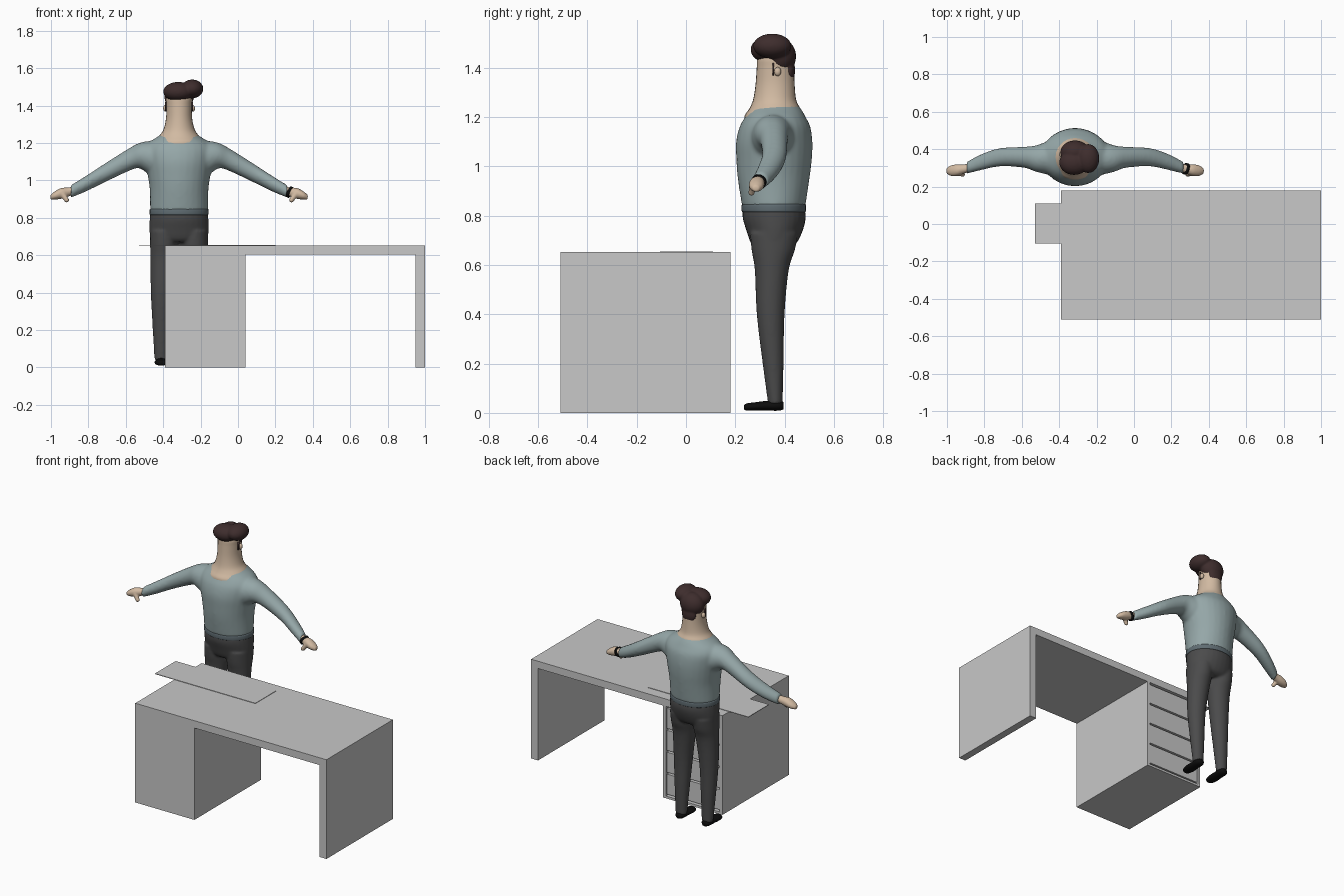
import bpy, bmesh, math
from mathutils import Matrix, Vector

if "Cube" in bpy.data.objects:
    bpy.data.objects.remove(bpy.data.objects["Cube"])

CX = -0.315  # centre line of the figure


def material(name, rgb):
    m = bpy.data.materials.new(name)
    m.diffuse_color = (*rgb, 1)
    m.use_nodes = True
    m.node_tree.nodes["Principled BSDF"].inputs["Base Color"].default_value = m.diffuse_color
    return m


GREY = material("desk grey", (0.58, 0.58, 0.58))
SWEATER = material("sweater blue grey", (0.30, 0.385, 0.39))
BAND = material("hem slate", (0.115, 0.15, 0.168))
PANTS = material("trouser charcoal", (0.07, 0.07, 0.071))
SKIN = material("skin", (0.64, 0.49, 0.36))
HAIR = material("hair brown", (0.048, 0.026, 0.026))
BLACK = material("black", (0.004, 0.004, 0.004))


def finish(name, bm, mat, smooth=True, voxel=0, relax=6):
    bmesh.ops.recalc_face_normals(bm, faces=bm.faces)
    me = bpy.data.meshes.new(name)
    bm.to_mesh(me)
    bm.free()
    me.materials.append(mat)
    for p in me.polygons:
        p.use_smooth = smooth
    ob = bpy.data.objects.new(name, me)
    bpy.context.collection.objects.link(ob)
    if voxel:  # fuse overlapping volumes into one soft skin
        r = ob.modifiers.new("fuse", 'REMESH')
        r.mode = 'VOXEL'
        r.voxel_size = voxel
        r.use_smooth_shade = True
        s = ob.modifiers.new("relax", 'SMOOTH')
        s.factor = 0.5
        s.iterations = relax
    return ob


def box(bm, x0, x1, y0, y1, z0, z1):
    m = Matrix.Translation(((x0 + x1) / 2, (y0 + y1) / 2, (z0 + z1) / 2))
    bmesh.ops.create_cube(bm, size=1, matrix=m @ Matrix.Diagonal((x1 - x0, y1 - y0, z1 - z0, 1)))


def ball(bm, c, r):
    bmesh.ops.create_uvsphere(bm, u_segments=24, v_segments=16, radius=1,
                              matrix=Matrix.Translation(c) @ Matrix.Diagonal((*r, 1)))


def loft(bm, rings, axis, seg=28, sub=4):
    """Rings are (position on axis, centre a, centre b, radius a, radius b)."""
    pts = []
    for i in range(len(rings) - 1):
        p = [rings[max(0, min(len(rings) - 1, i + k))] for k in (-1, 0, 1, 2)]
        for j in range(sub):
            t = j / sub
            pts.append([0.5 * (2 * b + (c - a) * t + (2 * a - 5 * b + 4 * c - d) * t * t
                               + (3 * b - a - 3 * c + d) * t ** 3) for a, b, c, d in zip(*p)])
    pts.append(list(rings[-1]))
    loops = []
    for pos, ca, cb, ra, rb in pts:
        loop = []
        for k in range(seg):
            w = 2 * math.pi * k / seg
            co = [ca + ra * math.cos(w), cb + rb * math.sin(w)]
            co.insert("xyz".index(axis), pos)
            loop.append(bm.verts.new(co))
        loops.append(loop)
    for l0, l1 in zip(loops, loops[1:]):
        for k in range(seg):
            n = (k + 1) % seg
            bm.faces.new((l0[k], l0[n], l1[n], l1[k]))
    bm.faces.new(loops[0])
    bm.faces.new(loops[-1])


def upright(rows):
    """Rows are (height, half width, front y, back y)."""
    return [(z, CX, (f + b) / 2, rx, (b - f) / 2) for z, rx, f, b in rows]


def sideways(rows, s):
    """Rows are (distance from centre line, y, z, radius y, radius z)."""
    return [(CX + s * d, y, z, ry, rz) for d, y, z, ry, rz in rows]


# ---- desk ----
bm = bmesh.new()
box(bm, -0.39, 1.0, -0.51, 0.18, 0.604, 0.652)
finish("desk_top", bm, GREY, False)
bm = bmesh.new()
box(bm, 0.95, 1.0, -0.51, 0.18, 0, 0.604)
finish("desk_leg_panel", bm, GREY, False)
bm = bmesh.new()
box(bm, -0.39, 0.04, -0.51, 0.15, 0, 0.604)
for x in (-0.39, 0.02):
    box(bm, x, x + 0.02, 0.15, 0.18, 0, 0.604)
box(bm, -0.37, 0.02, 0.15, 0.18, 0, 0.015)
finish("desk_pedestal", bm, GREY, False)
for i in range(4):
    bm = bmesh.new()
    z = 0.027 + i * 0.144
    box(bm, -0.365, 0.015, 0.15, 0.176, z, z + 0.132)
    finish(f"drawer_front_{i + 1}", bm, GREY, False)
bm = bmesh.new()
box(bm, -0.53, 0.20, -0.105, 0.11, 0.651, 0.655)
finish("desk_pull_out_board", bm, GREY, False)

# ---- sweater: torso and sleeves ----
bm = bmesh.new()
loft(bm, upright([(0.835, .155, .228, .484), (0.95, .157, .210, .501), (1.03, .168, .204, .511),
                  (1.10, .180, .203, .513), (1.16, .185, .217, .505), (1.20, .165, .239, .486),
                  (1.235, .112, .261, .466), (1.265, .070, .285, .440)]), 'z')
for s in (-1, 1):
    loft(bm, sideways([(.08, .355, 1.115, .10, .095), (.16, .352, 1.122, .085, .088),
                       (.215, .350, 1.132, .069, .067), (.275, .357, 1.107, .056, .060),
                       (.40, .357, 1.038, .049, .050), (.50, .331, .981, .043, .042),
                       (.58, .300, .940, .032, .034)], s), 'x')
finish("sweater", bm, SWEATER, voxel=0.009, relax=8)

bm = bmesh.new()
loft(bm, upright([(.815, .154, .230, .484), (.820, .158, .226, .487),
                  (.842, .158, .226, .487), (.848, .153, .231, .483)]), 'z')
finish("sweater_hem", bm, BAND)

# ---- trousers ----
bm = bmesh.new()
loft(bm, upright([(.83, .154, .230, .482), (.79, .157, .230, .486), (.74, .158, .245, .474),
                  (.69, .152, .262, .450), (.67, .12, .28, .42)]), 'z')
for s in (-1, 1):
    rows = [(.73, .080, .075, .260, .455), (.66, .080, .075, .266, .442), (.58, .083, .071, .279, .417),
            (.40, .093, .058, .287, .400), (.20, .095, .046, .311, .396), (.035, .095, .036, .333, .392)]
    loft(bm, [(z, CX + s * d, (f + b) / 2, rx, (b - f) / 2) for z, d, rx, f, b in rows], 'z')
finish("trousers", bm, PANTS, voxel=0.008, relax=5)

# ---- shoes, hands ----
for s, side in ((-1, "right"), (1, "left")):
    bm = bmesh.new()
    x = CX + s * 0.095
    loft(bm, [(.236, x, .023, .012, .008), (.245, x, .024, .026, .014), (.28, x, .026, .036, .017),
              (.33, x, .029, .033, .020), (.375, x, .030, .031, .021), (.396, x, .029, .018, .015)], 'y')
    finish(side + "_shoe", bm, BLACK)

    bm = bmesh.new()
    loft(bm, sideways([(.55, .305, .951, .024, .024), (.59, .295, .938, .024, .024),
                       (.63, .288, .930, .031, .029), (.665, .285, .919, .028, .022),
                       (.688, .284, .910, .013, .012)], s), 'x')
    for k in range(4):  # thumb
        r = .016 - k * .001
        ball(bm, (CX + s * (.622 - k * .007), .272 - k * .002, .924 - k * .010), (r, r, r))
    finish(side + "_hand", bm, SKIN, voxel=0.005, relax=3)

# wrist band on the left arm
bm = bmesh.new()
bmesh.ops.create_cone(bm, cap_ends=True, segments=24, radius1=.031, radius2=.031, depth=.014,
                      matrix=Matrix.Translation((CX + .592, .295, .937))
                      @ Vector((.85, -.25, -.42)).to_track_quat('Z', 'Y').to_matrix().to_4x4())
finish("wrist_watch", bm, BLACK)

# ---- neck and head, ears ----
bm = bmesh.new()
loft(bm, upright([(1.17, .130, .240, .450), (1.205, .124, .238, .456), (1.235, .108, .257, .462),
                  (1.27, .084, .272, .447), (1.33, .070, .282, .441), (1.40, .068, .287, .438),
                  (1.44, .068, .290, .435), (1.475, .050, .310, .42)]), 'z')
finish("neck_and_head", bm, SKIN)
for s, side in ((-1, "right"), (1, "left")):
    bm = bmesh.new()
    ball(bm, (CX + s * .073, .372, 1.385), (.012, .014, .018))
    finish(side + "_ear", bm, SKIN)
    bm = bmesh.new()
    box(bm, CX + s * .070 - .004, CX + s * .070 + .004, .350, .358, 1.37, 1.42)
    finish(side + "_sideburn", bm, HAIR)

# ---- hair: swept volumes fused together ----
bm = bmesh.new()
ball(bm, (-.320, .328, 1.474), (.080, .066, .052))
ball(bm, (-.245, .350, 1.489), (.060, .078, .050))
ball(bm, (-.315, .383, 1.447), (.079, .064, .072))
ball(bm, (-.315, .418, 1.390), (.050, .025, .050))
finish("hair", bm, HAIR, voxel=0.006, relax=5)
